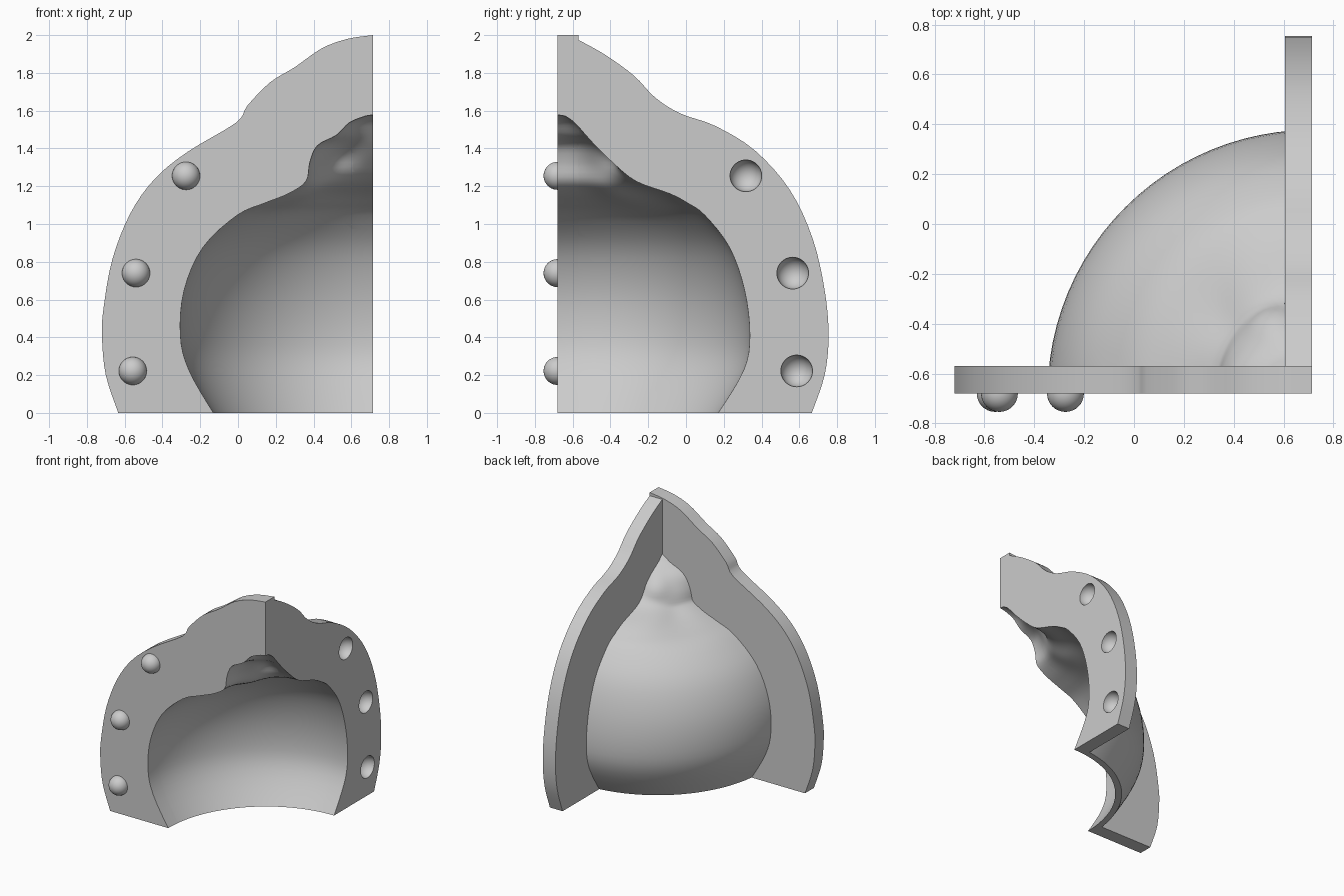
import bpy
import bmesh
from math import sin, cos, pi, exp, degrees
from mathutils import Vector

if "Cube" in bpy.data.objects:
    bpy.data.objects.remove(bpy.data.objects["Cube"])

AX, AY = 0.715, -0.68      # vertical corner axis of the quarter mould
THICK = 0.11               # flange thickness
WALL = 0.04                # shell thickness

grey = bpy.data.materials.new("light grey")
grey.use_nodes = True
grey.diffuse_color = (0.6, 0.6, 0.6, 1)
grey.node_tree.nodes["Principled BSDF"].inputs["Base Color"].default_value = (0.6, 0.6, 0.6, 1)


def spline(points, steps=4):
    """Smooth curve through the points."""
    pts = [Vector(p) for p in points]
    out = []
    for i in range(len(pts) - 1):
        a, b, c, d = pts[max(i - 1, 0)], pts[i], pts[i + 1], pts[min(i + 2, len(pts) - 1)]
        for k in range(steps):
            t = k / steps
            out.append(0.5 * (2 * b + (c - a) * t + (2 * a - 5 * b + 4 * c - d) * t ** 2
                              + (3 * b - a - 3 * c + d) * t ** 3))
    return out + [pts[-1]]


def finish(name, bm):
    bmesh.ops.recalc_face_normals(bm, faces=bm.faces)
    mesh = bpy.data.meshes.new(name)
    bm.to_mesh(mesh)
    bm.free()
    obj = bpy.data.objects.new(name, mesh)
    bpy.context.collection.objects.link(obj)
    mesh.materials.append(grey)
    return obj


def select(obj):
    bpy.ops.object.select_all(action='DESELECT')
    obj.select_set(True)
    bpy.context.view_layer.objects.active = obj


def boolean(obj, tool, operation='DIFFERENCE'):
    select(obj)
    mod = obj.modifiers.new("cut", 'BOOLEAN')
    mod.operation, mod.solver, mod.object = operation, 'EXACT', tool
    bpy.ops.object.modifier_apply(modifier=mod.name)


# Cavity section: radius toward the front flange, radius toward the side flange, height
section = spline([
    (0.77, 0.77, -0.1), (0.845, 0.85, 0), (0.975, 0.986, 0.227), (1.02, 1.018, 0.41),
    (1.0, 0.99, 0.65), (0.9, 0.91, 0.877), (0.72, 0.78, 1.046), (0.575, 0.69, 1.11),
    (0.45, 0.595, 1.16), (0.355, 0.416, 1.226), (0.335, 0.29, 1.326), (0.295, 0.2, 1.415),
    (0.195, 0.15, 1.47), (0.125, 0.09, 1.537), (0.04, 0.04, 1.572)])


def radius(theta, p):
    """Blend the two sections around the corner, with a neck crease and a small bulge."""
    if theta > 1.25 * pi:
        theta = 0
    theta = min(theta, pi / 2)
    t = theta / (pi / 2)
    t = t * t * (3 - 2 * t)
    a = degrees(theta)
    dip = 0.06 * exp(-((a - 42) / 16) ** 2 - ((p.z - 1.15) / 0.07) ** 2)
    bulge = 0.05 * exp(-((a - 60) / 16) ** 2 - ((p.z - 1.36) / 0.07) ** 2)
    return p.x * (1 - t) + p.y * t - dip + bulge


def body(name, offset):
    bm = bmesh.new()
    n = 96
    rings = []
    for p in section:
        ring = []
        for i in range(n):
            th = 2 * pi * i / n
            r = radius(th, p)
            ring.append(bm.verts.new((AX - r * cos(th), AY + r * sin(th), p.z)))
        rings.append(ring)
    for low, high in zip(rings, rings[1:]):
        for i in range(n):
            j = (i + 1) % n
            bm.faces.new((low[i], low[j], high[j], high[i]))
    bm.faces.new(rings[0])
    tip = bm.verts.new((AX, AY, 1.578))
    for i in range(n):
        bm.faces.new((rings[-1][i], rings[-1][(i + 1) % n], tip))
    bmesh.ops.recalc_face_normals(bm, faces=bm.faces)
    bm.normal_update()
    moves = [(v, v.normal.copy()) for v in bm.verts]
    for v, normal in moves:
        v.co += normal * offset
    return finish(name, bm)


def box(name, low, high):
    bm = bmesh.new()
    bmesh.ops.create_cube(bm, size=1)
    for v in bm.verts:
        v.co = [(h if c > 0 else l) for c, l, h in zip(v.co, low, high)]
    return finish(name, bm)


def ball(name, location, r):
    bm = bmesh.new()
    bmesh.ops.create_uvsphere(bm, u_segments=32, v_segments=20, radius=r)
    bmesh.ops.translate(bm, vec=location, verts=bm.verts)
    return finish(name, bm)


def flange(name, outline, place, direction):
    """Flat plate from an (radius, height) outline, extruded along direction."""
    bm = bmesh.new()
    start = outline[-1][0]
    pts = [Vector((p[0], p[1])) for p in spline([(r, z, 0) for r, z in outline])]
    pts.append(Vector((start, 0)))
    face = bm.faces.new([bm.verts.new(place(p.x, p.y)) for p in pts])
    grown = bmesh.ops.extrude_face_region(bm, geom=[face])
    verts = [g for g in grown["geom"] if isinstance(g, bmesh.types.BMVert)]
    bmesh.ops.translate(bm, vec=direction, verts=verts)
    return finish(name, bm)


cavity = body("cavity_cutter", 0)

# Front flange
front = flange("front_flange", [
    (1.349, 0), (1.415, 0.2), (1.435, 0.4), (1.428, 0.545), (1.381, 0.81), (1.285, 1.056),
    (1.155, 1.24), (0.979, 1.384), (0.725, 1.537), (0.665, 1.627), (0.545, 1.75),
    (0.415, 1.83), (0.271, 1.93), (0.135, 1.98), (0, 2)],
    lambda r, z: (AX - r, AY, z), (0, THICK, 0))

# Side flange
side = flange("side_flange", [
    (1.346, 0), (1.414, 0.2), (1.435, 0.41), (1.414, 0.65), (1.35, 0.924), (1.23, 1.18),
    (1.044, 1.39), (0.833, 1.52), (0.65, 1.585), (0.516, 1.67), (0.405, 1.785),
    (0.25, 1.897), (THICK, 1.975)],
    lambda r, z: (AX, AY + r, z), (-THICK, 0, 0))

# Thin domed shell between the flanges
shell = body("shell", WALL)
crop = box("shell_crop", (-1, AY + THICK, 0), (AX - THICK, 1, 2.1))
boolean(shell, crop, 'INTERSECT')

for part in (front, side, shell):
    boolean(part, cavity)

# Alignment pegs on the front flange and matching sockets in the side flange
helpers = [cavity, crop]
pegs = []
for i, (r_peg, r_socket, z) in enumerate([(0.99, 0.997, 1.255), (1.255, 1.245, 0.74), (1.272, 1.266, 0.222)]):
    pegs.append(ball(f"peg_{i + 1}", (AX - r_peg, AY, z), 0.074))
    socket = ball("socket_cutter", (AX, AY + r_socket, z), 0.084)
    boolean(side, socket)
    helpers.append(socket)

for helper in helpers:
    bpy.data.objects.remove(helper)

for part in [front, side, shell] + pegs:
    select(part)
    bpy.ops.object.shade_smooth_by_angle()
